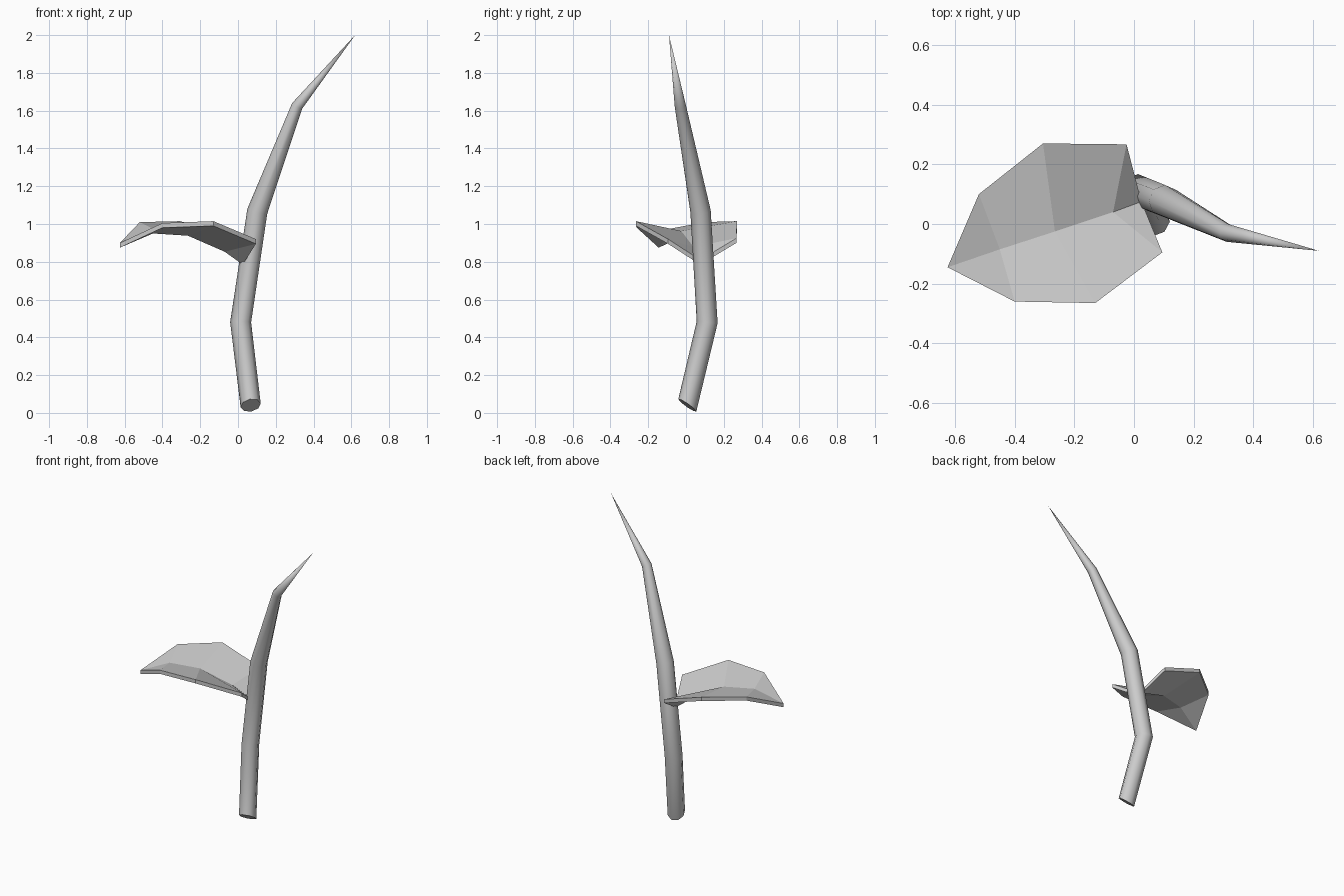
import bpy, bmesh, math
from mathutils import Vector

if "Cube" in bpy.data.objects:
    bpy.data.objects.remove(bpy.data.objects["Cube"])

def make_object(name, bm):
    bmesh.ops.recalc_face_normals(bm, faces=bm.faces)
    mesh = bpy.data.meshes.new(name)
    bm.to_mesh(mesh)
    bm.free()
    ob = bpy.data.objects.new(name, mesh)
    bpy.context.collection.objects.link(ob)
    return ob

# Thorny stem: mitred rings along a bent path, ending in a point
path = [Vector(p) for p in ((0.067, 0.007, 0.04), (0.014, 0.112, 0.48),
                            (0.102, 0.077, 1.067), (0.313, -0.03, 1.625),
                            (0.62, -0.09, 2.0))]
radii = [0.054, 0.055, 0.054, 0.03]
SIDES = 8
bm = bmesh.new()
rings = []
for i, r in enumerate(radii):
    ahead = (path[i + 1] - path[i]).normalized()
    if i == 0:
        plane = Vector((-0.2, 0.7, 1)).normalized()   # slanted cut at the foot
    else:
        plane = (ahead + (path[i] - path[i - 1]).normalized()).normalized()
    u = Vector((0, 1, 0)).cross(ahead).normalized()
    v = ahead.cross(u)
    ring = []
    for k in range(SIDES):
        a = 2 * math.pi * k / SIDES
        off = (u * math.cos(a) + v * math.sin(a)) * r
        off -= ahead * (off.dot(plane) / ahead.dot(plane))
        ring.append(bm.verts.new(path[i] + off))
    rings.append(ring)
tip = bm.verts.new(path[-1])
for k in range(SIDES):
    n = (k + 1) % SIDES
    for a, b in zip(rings, rings[1:]):
        bm.faces.new((a[k], a[n], b[n], b[k]))
    bm.faces.new((rings[-1][k], rings[-1][n], tip))
bm.faces.new(rings[0][::-1])
stem = make_object("stem", bm)
bpy.context.view_layer.objects.active = stem
stem.select_set(True)
bpy.ops.object.shade_smooth_by_angle(angle=math.radians(50))

# Leaf: midrib with a folded-up half on each side
bm = bmesh.new()
rib = [bm.verts.new(p) for p in ((-0.625, -0.145, 0.9), (-0.45, -0.085, 0.975),
                                 (-0.265, -0.025, 0.963), (-0.07, 0.04, 0.878),
                                 (0.025, 0.075, 0.81))]
edges = (((-0.40, -0.26, 1.005), (-0.13, -0.265, 1.015), (0.095, -0.095, 0.92)),
         ((-0.52, 0.10, 1.01), (-0.305, 0.27, 1.015), (-0.025, 0.267, 0.925)))
for side in edges:
    e = [bm.verts.new(p) for p in side]
    bm.faces.new((rib[0], e[0], rib[1]))
    bm.faces.new((rib[1], e[0], e[1], rib[2]))
    bm.faces.new((rib[2], e[1], e[2], rib[3]))
    bm.faces.new((rib[3], e[2], rib[4]))
bmesh.ops.recalc_face_normals(bm, faces=bm.faces)
# thicken straight down
top_faces = list(bm.faces)
ext = bmesh.ops.extrude_face_region(bm, geom=top_faces, use_keep_orig=True)
for vert in [g for g in ext["geom"] if isinstance(g, bmesh.types.BMVert)]:
    vert.co.z -= 0.025
leaf = make_object("leaf", bm)
